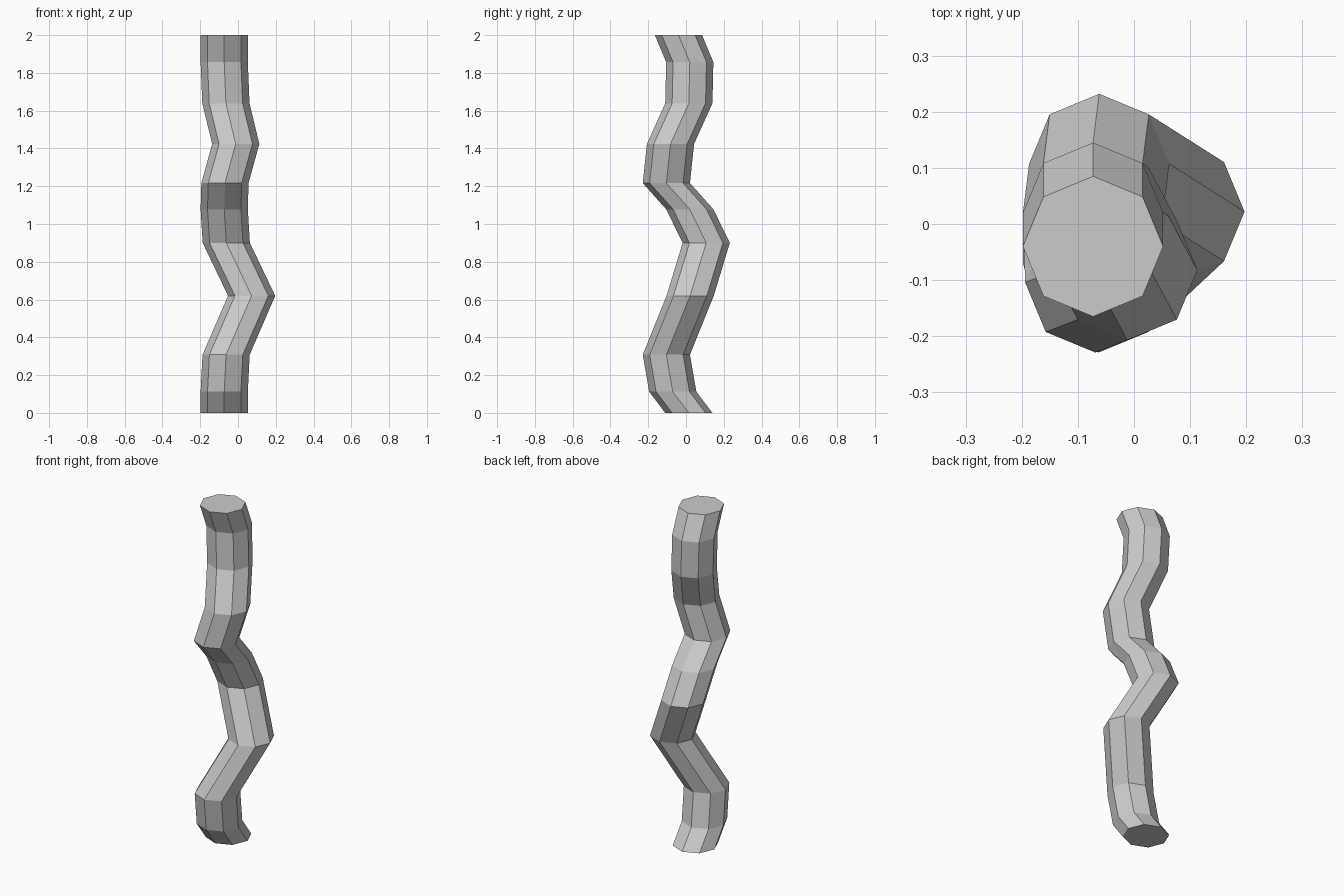
import bpy, bmesh
from math import cos, sin, pi

if "Cube" in bpy.data.objects:
    bpy.data.objects.remove(bpy.data.objects["Cube"])

RADIUS, SIDES = 0.125, 8

# Centre line of the winding stem (x, y, z); every ring stays horizontal
PATH = [
    (-0.073, 0.015, 0.0), (-0.073, -0.07, 0.112), (-0.063, -0.104, 0.308),
    (0.072, 0.022, 0.62), (-0.062, 0.107, 0.90), (-0.073, 0.02, 1.078),
    (-0.069, -0.104, 1.217), (-0.012, -0.082, 1.424), (-0.064, 0.015, 1.639),
    (-0.073, 0.02, 1.857), (-0.073, -0.04, 2.0),
]

bm = bmesh.new()
rings = [[bm.verts.new((x + RADIUS * cos(2 * pi * i / SIDES),
                        y + RADIUS * sin(2 * pi * i / SIDES), z))
          for i in range(SIDES)] for x, y, z in PATH]

# Side walls between neighbouring rings
for low, high in zip(rings, rings[1:]):
    for i in range(SIDES):
        j = (i + 1) % SIDES
        bm.faces.new((low[i], low[j], high[j], high[i]))

# End caps
bm.faces.new(rings[0][::-1])
bm.faces.new(rings[-1])

mesh = bpy.data.meshes.new("winding_stem")
bm.to_mesh(mesh)
bm.free()
bpy.context.collection.objects.link(bpy.data.objects.new("winding_stem", mesh))
